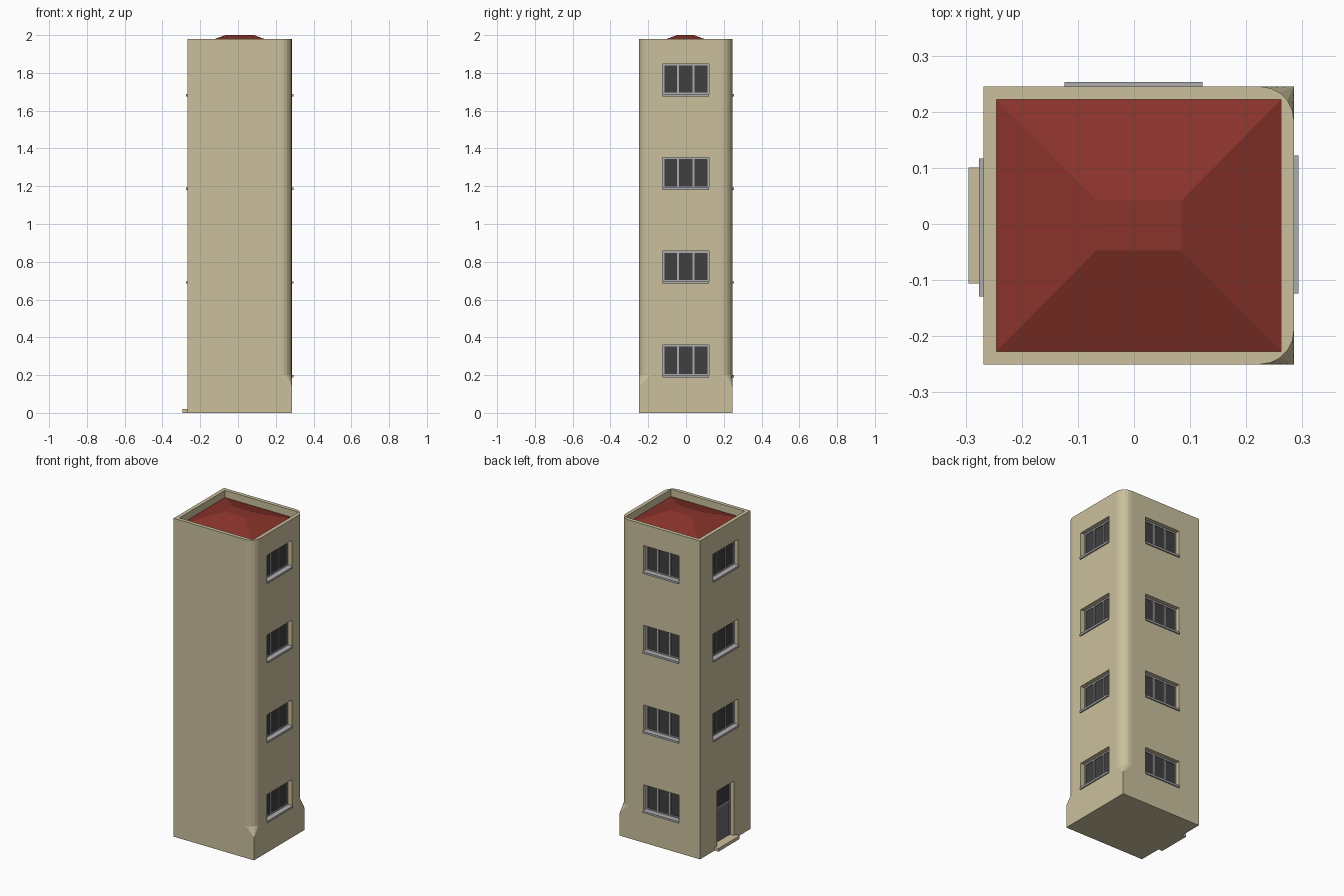
import bpy, bmesh
from math import cos, sin, pi

if "Cube" in bpy.data.objects:
    bpy.data.objects.remove(bpy.data.objects["Cube"])

X0, X1, Y0, Y1 = -0.268, 0.285, -0.25, 0.245   # tower footprint
TOP, ROOF, R, STOP = 1.98, 1.935, 0.06, 0.2
REC = 0.035                                    # depth of openings


def material(name, c):
    m = bpy.data.materials.new(name)
    m.diffuse_color = (*c, 1)
    m.use_nodes = True
    m.node_tree.nodes["Principled BSDF"].inputs["Base Color"].default_value = m.diffuse_color
    return m


TAN = material("tan_wall", (0.60, 0.53, 0.34))
RED = material("red_roof", (0.25, 0.033, 0.024))
DARK = material("dark_glass", (0.05, 0.05, 0.053))
LIGHT = material("light_grey", (0.42, 0.42, 0.44))
GREY = material("door_grey", (0.15, 0.15, 0.16))


def finish(name, bm, mat):
    bmesh.ops.recalc_face_normals(bm, faces=bm.faces)
    me = bpy.data.meshes.new(name)
    bm.to_mesh(me)
    bm.free()
    ob = bpy.data.objects.new(name, me)
    bpy.context.collection.objects.link(ob)
    if mat:
        me.materials.append(mat)
    return ob


def box(bm, a, b):
    v = bmesh.ops.create_cube(bm, size=1)["verts"]
    for p in v:
        for i in range(3):
            p.co[i] = (a[i] + b[i]) / 2 + p.co[i] * (b[i] - a[i])


# Each wall maps (along, outward, up) to world coordinates
WALLS = {
    "right": lambda t, d, z: (X1 + d, t - 0.001, z),
    "back": lambda t, d, z: (t - 0.001, Y1 + d, z),
    "left": lambda t, d, z: (X0 - d, t - 0.006, z),
}


def wall_box(bm, wall, t, d, z):
    p, q = WALLS[wall](t[0], d[0], z[0]), WALLS[wall](t[1], d[1], z[1])
    box(bm, [min(i) for i in zip(p, q)], [max(i) for i in zip(p, q)])


# Tower body: square base, rounded right corners above pointed stops
bm = bmesh.new()
N = 5
arcs = []
for sy, ycorner in ((-1, Y0), (1, Y1)):
    pts = [(X1 - R + R * sin(i / N * pi / 2),
            ycorner - sy * R + sy * R * cos(i / N * pi / 2)) for i in range(N + 1)]
    lo = [bm.verts.new((x, y, STOP)) for x, y in pts]
    hi = [bm.verts.new((x, y, TOP)) for x, y in pts]
    tip = bm.verts.new((X1, ycorner, STOP - R))
    foot = bm.verts.new((X1, ycorner, 0))
    back_lo = bm.verts.new((X0, ycorner, 0))
    back_hi = bm.verts.new((X0, ycorner, TOP))
    for i in range(N):
        bm.faces.new((lo[i], lo[i + 1], hi[i + 1], hi[i]))
        bm.faces.new((lo[i], tip, lo[i + 1]))
    bm.faces.new((back_lo, foot, tip, lo[0], hi[0], back_hi))
    arcs.append((lo, hi, tip, foot, back_lo, back_hi))
(la, ha, ta, fa, ba, ua), (lb, hb, tb, fb, bb, ub) = arcs
bm.faces.new((fa, fb, tb, lb[-1], hb[-1], ha[-1], la[-1], ta))
bm.faces.new((ba, bb, ub, ua))
bm.faces.new((ba, fa, fb, bb))
bm.faces.new([ua] + ha + hb[::-1] + [ub])
body = finish("tower_walls", bm, TAN)

# Windows: openings, frames, panes and sills on three walls
cut, frames, panes, sills = (bmesh.new() for _ in range(4))
W = 0.123
for wall in WALLS:
    for k in range(4):
        if wall == "left" and k == 0:
            continue
        z0 = 0.19 + k * 0.496
        z1 = z0 + 0.17
        wall_box(cut, wall, (-W, W), (-REC, 0.05), (z0, z1))
        wall_box(panes, wall, (-W, W), (-REC - 0.002, -REC + 0.004), (z0, z1))
        wall_box(sills, wall, (-W, W), (-REC, 0.008), (z0 - 0.002, z0 + 0.01))
        fd = (-REC, -REC + 0.009)
        wall_box(frames, wall, (-W, W), fd, (z1 - 0.009, z1))
        wall_box(frames, wall, (-W, W), fd, (z0 + 0.009, z0 + 0.017))
        for t in (-W + 0.0045, -W / 3, W / 3, W - 0.0045):
            wall_box(frames, wall, (t - 0.0045, t + 0.0045), fd, (z0 + 0.01, z1))

# Door in the left wall: opening, glass, lower panel, frame, step
D, DZ = 0.085, 0.36
wall_box(cut, "left", (-D, D), (-REC, 0.05), (0.02, DZ))
wall_box(panes, "left", (-D, D), (-REC - 0.002, -REC + 0.004), (0.23, DZ))
bm = bmesh.new()
wall_box(bm, "left", (-D, D), (-REC - 0.002, -REC + 0.006), (0.02, 0.23))
finish("door_panel", bm, GREY)
bm = bmesh.new()
fd = (-REC, -REC + 0.009)
wall_box(bm, "left", (-D, D), fd, (DZ - 0.008, DZ))
wall_box(bm, "left", (-D, D), fd, (0.226, 0.234))
for t in (-D + 0.004, D - 0.004):
    wall_box(bm, "left", (t - 0.004, t + 0.004), fd, (0.02, DZ))
finish("door_frame", bm, LIGHT)
bm = bmesh.new()
box(bm, (-0.295, -0.106, 0), (X0 + 0.002, 0.101, 0.02))
finish("door_step", bm, TAN)

finish("window_frames", frames, LIGHT)
finish("window_panes", panes, DARK)
finish("window_sills", sills, LIGHT)

# Cut the openings and the roof well out of the body
IX0, IX1, IY0, IY1 = -0.245, 0.262, -0.227, 0.222
box(cut, (IX0, IY0, ROOF), (IX1, IY1, 2.1))
cutter = finish("opening_cutter", cut, None)
cutter.hide_render = True
mod = body.modifiers.new("openings", "BOOLEAN")
mod.operation, mod.solver, mod.object = "DIFFERENCE", "EXACT", cutter
bpy.context.view_layer.objects.active = body
body.select_set(True)
bpy.ops.object.modifier_apply(modifier=mod.name)
bpy.data.objects.remove(cutter)

# Hipped roof with a flat top, set inside the parapet
bm = bmesh.new()
box(bm, (IX0, IY0, ROOF), (IX1, IY1, 2.0))
for v in bm.verts:
    if v.co.z > 1.99:
        v.co.x = 0.085 if v.co.x > 0 else -0.067
        v.co.y = 0.042 if v.co.y > 0 else -0.047
finish("hipped_roof", bm, RED)
